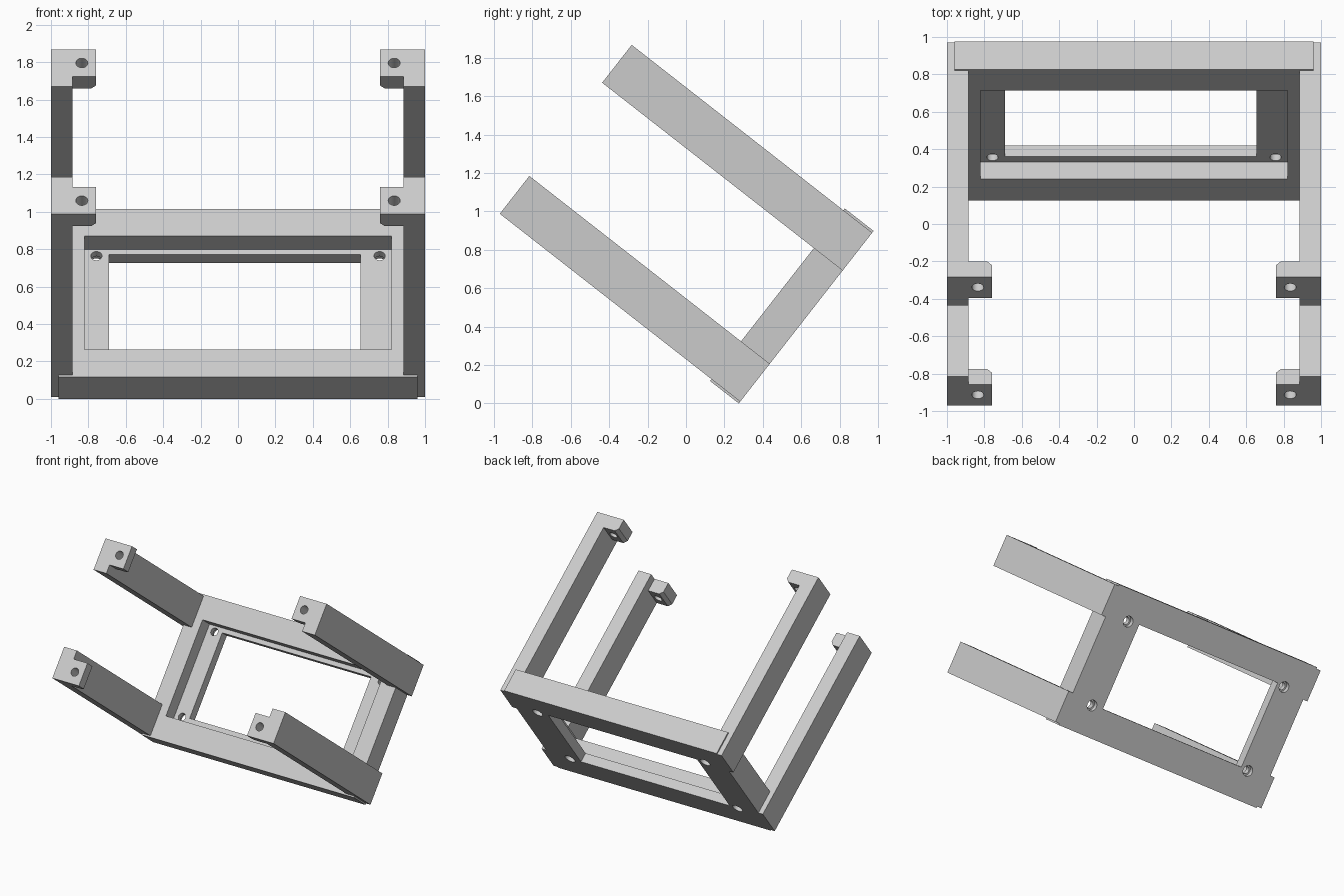
import bpy, bmesh, math
from mathutils import Matrix

if "Cube" in bpy.data.objects:
    bpy.data.objects.remove(bpy.data.objects["Cube"], do_unlink=True)

# One plain grey for the whole bracket
grey = bpy.data.materials.new("light_grey")
grey.use_nodes = True
colour = (0.6, 0.6, 0.6, 1)
grey.diffuse_color = colour
grey.node_tree.nodes["Principled BSDF"].inputs["Base Color"].default_value = colour

# Parts are made upright (back at y = 0, arms towards -y), then tilted as a whole
TILT = Matrix.Translation((0, 0.275, 0)) @ Matrix.Rotation(math.radians(-38), 4, 'X')
HEIGHT, DEPTH, FLOOR = 1.14, 0.19, 0.076
ARM_LEN, ARM_H, ARM_IN, ARM_GAP = 1.589, 0.25, 0.885, 0.012
TAB_IN, TAB_T, TAB_H = 0.76, 0.105, 0.182


def make(name, bm):
    bmesh.ops.recalc_face_normals(bm, faces=bm.faces[:])
    mesh = bpy.data.meshes.new(name)
    bm.to_mesh(mesh)
    bm.free()
    mesh.materials.append(grey)
    obj = bpy.data.objects.new(name, mesh)
    bpy.context.collection.objects.link(obj)
    return obj


def prism(name, outline, z0, z1):
    """Extrude an x-y outline from z0 to z1."""
    bm = bmesh.new()
    face = bm.faces.new([bm.verts.new((x, y, z0)) for x, y in outline])
    moved = bmesh.ops.extrude_face_region(bm, geom=[face])["geom"]
    verts = [g for g in moved if isinstance(g, bmesh.types.BMVert)]
    bmesh.ops.translate(bm, verts=verts, vec=(0, 0, z1 - z0))
    return make(name, bm)


def box(name, x0, x1, y0, y1, z0, z1):
    return prism(name, [(x0, y0), (x1, y0), (x1, y1), (x0, y1)], z0, z1)


def bore(x, z, radius, y0, y1):
    """Cylinder cutter running along y."""
    bm = bmesh.new()
    place = Matrix.Translation((x, (y0 + y1) / 2, z)) @ Matrix.Rotation(math.pi / 2, 4, 'X')
    bmesh.ops.create_cone(bm, cap_ends=True, segments=32, radius1=radius,
                          radius2=radius, depth=y1 - y0, matrix=place)
    return make("cutter", bm)


def cut(obj, cutter):
    cutter.hide_render = True
    mod = obj.modifiers.new("cut", 'BOOLEAN')
    mod.operation, mod.solver, mod.object = 'DIFFERENCE', 'EXACT', cutter
    bpy.context.view_layer.objects.active = obj
    bpy.ops.object.modifier_apply(modifier=mod.name)
    bpy.data.objects.remove(cutter, do_unlink=True)


parts = []

# Back frame: shallow pocket from the front, window through its floor
frame = box("back_frame", -0.96, 0.96, -DEPTH, 0, 0, HEIGHT)
cut(frame, box("cutter", -0.82, 0.82, -0.5, -FLOOR, 0.187, HEIGHT - 0.185))
cut(frame, box("cutter", -0.69, 0.655, -0.5, 0.5, 0.237, 0.92))

# Screw holes in the pocket corners, wider at the back
for x in (-0.757, 0.757):
    for z in (0.23, HEIGHT - 0.23):
        cut(frame, bore(x, z, 0.03, -0.15, 0.1))
        cut(frame, bore(x, z, 0.042, -0.035, 0.1))
parts.append(frame)

# Four arms, each with a drilled tab turned inwards at its end
for side, s in (("left", 1), ("right", -1)):
    for level in ("lower", "upper"):
        def span(h):
            if level == "lower":
                return ARM_GAP, ARM_GAP + h
            return HEIGHT - ARM_GAP - h, HEIGHT - ARM_GAP

        parts.append(box(f"{level}_{side}_arm", s * ARM_IN, s, -ARM_LEN, 0, *span(ARM_H)))
        front, back, c = -ARM_LEN, TAB_T - ARM_LEN, 0.025
        outline = [(ARM_IN, front), (TAB_IN, front), (TAB_IN, back - c),
                   (TAB_IN + c, back), (ARM_IN, back)]
        z0, z1 = span(TAB_H)
        tab = prism(f"{level}_{side}_tab", [(s * x, y) for x, y in outline], z0, z1)
        cut(tab, bore(s * 0.835, (z0 + z1) / 2, 0.032, front - 0.1, back + 0.1))
        parts.append(tab)

# Tilt the bracket and keep hole walls smooth with crisp rims
for obj in parts:
    obj.data.transform(TILT)
    bpy.ops.object.select_all(action='DESELECT')
    obj.select_set(True)
    bpy.context.view_layer.objects.active = obj
    bpy.ops.object.shade_smooth_by_angle(angle=math.radians(30))
